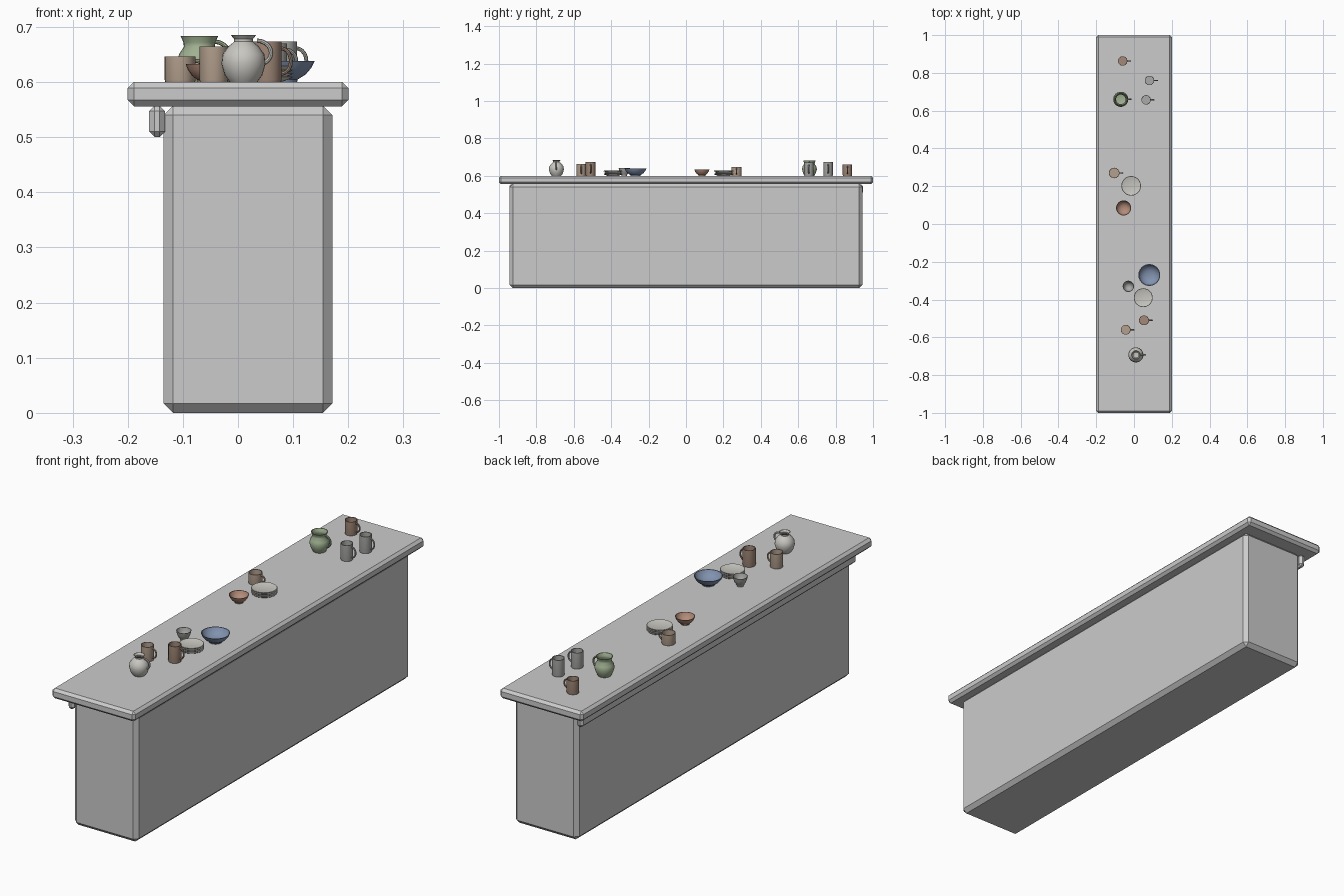
import bpy, bmesh, math
from mathutils import Vector

if "Cube" in bpy.data.objects:
    bpy.data.objects.remove(bpy.data.objects["Cube"])

TOP = 0.60


def material(name, rgb):
    m = bpy.data.materials.new(name)
    m.diffuse_color = (*rgb, 1)
    m.use_nodes = True
    m.node_tree.nodes["Principled BSDF"].inputs["Base Color"].default_value = m.diffuse_color
    return m


BROWN = material("brown_clay", (0.36, 0.25, 0.19))
TAN = material("tan_clay", (0.45, 0.35, 0.27))
TERRA = material("terracotta", (0.45, 0.26, 0.19))
GREEN = material("green_glaze", (0.36, 0.45, 0.29))
BLUE = material("blue_glaze", (0.22, 0.29, 0.43))
CREAM = material("cream_glaze", (0.58, 0.57, 0.53))
GREY = material("grey_glaze", (0.40, 0.40, 0.39))


def finish(bm, name, mat=None, smooth=False):
    bmesh.ops.recalc_face_normals(bm, faces=bm.faces)
    me = bpy.data.meshes.new(name)
    bm.to_mesh(me)
    bm.free()
    ob = bpy.data.objects.new(name, me)
    bpy.context.collection.objects.link(ob)
    if mat:
        me.materials.append(mat)
    if smooth:
        bpy.ops.object.select_all(action='DESELECT')
        ob.select_set(True)
        bpy.context.view_layer.objects.active = ob
        bpy.ops.object.shade_smooth_by_angle(angle=math.radians(40))
    return ob


def chamfered_box(name, lo, hi, width):
    bm = bmesh.new()
    bmesh.ops.create_cube(bm, size=1)
    for v in bm.verts:
        v.co = [(a + b) / 2 + c * (b - a) for a, b, c in zip(lo, hi, v.co)]
    bmesh.ops.bevel(bm, geom=bm.edges[:], offset=width, segments=1, affect='EDGES')
    return finish(bm, name)


def lathe(bm, profile, x, y, sides=24):
    # profile runs from the bottom centre, up the outside and back down the inside
    rings = []
    for r, z in profile:
        if r == 0:
            rings.append([bm.verts.new((x, y, TOP + z))] * sides)
        else:
            rings.append([bm.verts.new((x + r * math.cos(2 * math.pi * i / sides),
                                        y + r * math.sin(2 * math.pi * i / sides),
                                        TOP + z)) for i in range(sides)])
    for a, b in zip(rings, rings[1:]):
        for i in range(sides):
            j = (i + 1) % sides
            bm.faces.new(list(dict.fromkeys((a[i], a[j], b[j], b[i]))))


def handle(bm, x, y, z, reach, half_height, thick=0.0035, steps=10, sides=8):
    # half-ellipse tube standing in the xz plane, bulging towards +x
    rings = []
    for k in range(steps + 1):
        t = math.pi * (k / steps - 0.5)
        c = Vector((x + reach * math.cos(t), y, TOP + z + half_height * math.sin(t)))
        n = Vector((math.cos(t) * half_height, 0, math.sin(t) * reach)).normalized()
        rings.append([bm.verts.new(c + thick * (n * math.cos(a) + Vector((0, math.sin(a), 0))))
                      for a in (2 * math.pi * s / sides for s in range(sides))])
    for a, b in zip(rings, rings[1:]):
        for i in range(sides):
            j = (i + 1) % sides
            bm.faces.new((a[i], a[j], b[j], b[i]))
    bm.faces.new(rings[0])
    bm.faces.new(rings[-1])


def mug(name, x, y, r, h, mat):
    bm = bmesh.new()
    lathe(bm, [(0, 0), (r * 0.96, 0), (r, 0.004), (r, h), (r - 0.003, h),
               (r - 0.003, 0.006), (0, 0.006)], x, y)
    handle(bm, x + r - 0.002, y, h * 0.52, 0.019, h * 0.32)
    finish(bm, name, mat, True)


def bowl(name, x, y, r, h, mat):
    bm = bmesh.new()
    outer = [(0, 0), (0.45, 0), (0.47, 0.12), (0.72, 0.36), (0.9, 0.68), (1, 1)]
    inner = [(0.94, 1), (0.84, 0.7), (0.66, 0.44), (0.4, 0.24), (0, 0.2)]
    lathe(bm, [(a * r, b * h) for a, b in outer + inner], x, y)
    finish(bm, name, mat, True)


def plate_stack(name, x, y, r, count=4, step=0.0065):
    bm = bmesh.new()
    for k in range(count):
        z = k * step
        lathe(bm, [(0, z), (r * 0.6, z), (r * 0.97, z + 0.007), (r, z + 0.009),
                   (r * 0.97, z + 0.01), (r * 0.62, z + 0.005), (0, z + 0.005)], x, y)
    finish(bm, name, CREAM, True)


def vessel(name, x, y, profile, mat, grip):
    bm = bmesh.new()
    inner = [(r - 0.003, z) for r, z in reversed(profile[1:])]
    lathe(bm, [(0, 0)] + profile + inner + [(0, 0.006)], x, y)
    handle(bm, x + grip[0], y, *grip[1:], thick=0.004)
    finish(bm, name, mat, True)


# Counter: body, overhanging slab and rail under the overhang
chamfered_box("counter_body", (-0.135, -0.943, 0), (0.171, 0.943, 0.557), 0.017)
chamfered_box("counter_top", (-0.2, -1, 0.556), (0.2, 1, TOP), 0.011)
chamfered_box("side_rail", (-0.161, -0.945, 0.5), (-0.132, 0.945, 0.557), 0.010)

# Mugs
mug("mug_back_brown", -0.06, 0.863, 0.025, 0.060, BROWN)
mug("mug_back_grey", 0.082, 0.76, 0.025, 0.073, GREY)
mug("mug_back_grey_small", 0.064, 0.657, 0.025, 0.070, GREY)
mug("mug_middle_tan", -0.105, 0.27, 0.028, 0.046, TAN)
mug("mug_front_brown", 0.053, -0.51, 0.026, 0.073, BROWN)
mug("mug_front_tan", -0.044, -0.56, 0.026, 0.064, TAN)

# Bowls
bowl("bowl_terracotta", -0.055, 0.085, 0.040, 0.033, TERRA)
bowl("bowl_blue", 0.081, -0.27, 0.058, 0.038, BLUE)
bowl("bowl_grey_small", -0.03, -0.33, 0.030, 0.042, GREY)

# Plates
plate_stack("plates_middle", -0.015, 0.202, 0.052)
plate_stack("plates_front", 0.049, -0.39, 0.050)

# Green pitcher and cream jug
vessel("pitcher_green", -0.07, 0.66,
       [(0.026, 0), (0.034, 0.015), (0.040, 0.035), (0.037, 0.050),
        (0.028, 0.064), (0.029, 0.072), (0.034, 0.083)], GREEN, (0.028, 0.048, 0.026, 0.025))
vessel("jug_cream", 0.01, -0.693,
       [(0.025, 0), (0.034, 0.012), (0.040, 0.033), (0.038, 0.050), (0.028, 0.064),
        (0.017, 0.073), (0.017, 0.078), (0.023, 0.085)], CREAM, (0.024, 0.053, 0.026, 0.022))
